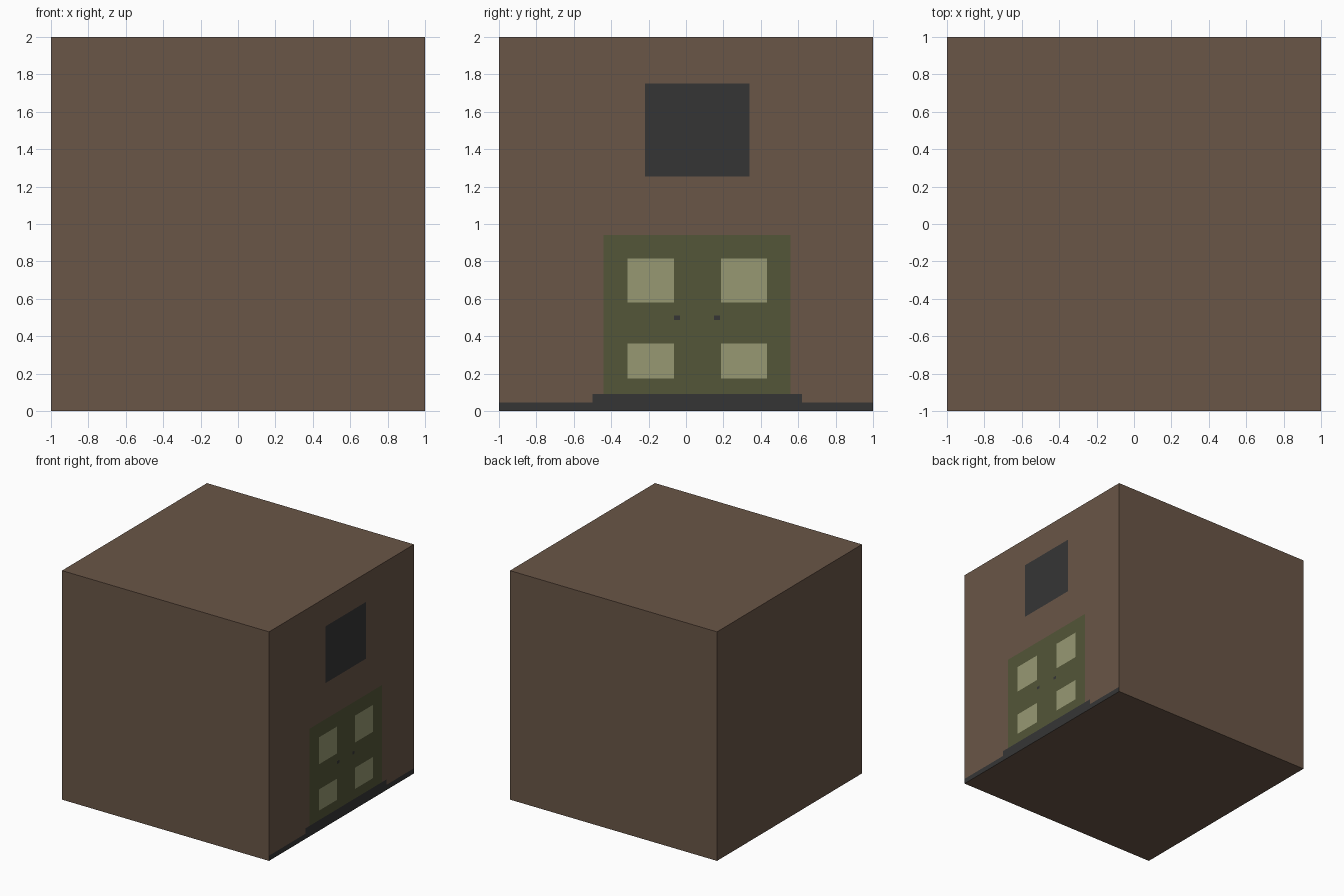
import bpy, bmesh
from mathutils import Vector, Matrix

if "Cube" in bpy.data.objects:
    bpy.data.objects.remove(bpy.data.objects["Cube"])

# Flat colours
COLOURS = [
    ("brown_wall", (0.144, 0.093, 0.063)),
    ("dark_grey", (0.036, 0.036, 0.036)),
    ("green_door", (0.087, 0.093, 0.040)),
    ("pale_pane", (0.309, 0.314, 0.171)),
]
mats = []
for name, rgb in COLOURS:
    m = bpy.data.materials.new(name)
    m.diffuse_color = (*rgb, 1)
    m.use_nodes = True
    m.node_tree.nodes["Principled BSDF"].inputs["Base Color"].default_value = m.diffuse_color
    mats.append(m)

# The cube is cracked into convex pieces; each piece is the region where
# its own linear function a*x + b*y + c*z + d is the highest.
PIECES = {
    "wall_piece_top_left": (0.058, 0.178, 0.600, -0.614),
    "wall_piece_top_middle": (0.270, 0.020, 0.684, -0.793),
    "wall_piece_top_right": (0.563, -0.104, 0.607, -0.857),
    "wall_piece_low_right": (0.663, -0.310, -0.114, -0.522),
    "wall_piece_low_left": (0.0, 0.0, 0.0, 0.0),
    "wall_piece_left_chip": (-0.178, -0.136, 0.114, -0.413),
    "wall_piece_top_back": (0.002, 0.441, 0.510, -0.594),
    "wall_piece_low_back": (0.048, 0.372, -0.108, 0.035),
}

# Painted areas on the right face: y min, y max, z min, z max, colour (later wins)
PAINT = [
    (-0.44, 0.56, 0.05, 0.94, 2),      # double door
    (-0.22, 0.34, 1.255, 1.75, 1),     # upper window
    (-1.00, 1.00, 0.00, 0.045, 1),     # ground strip
    (-0.50, 0.62, 0.00, 0.092, 1),     # door step
]
for y0 in (-0.312, 0.187):             # panes and knob of each leaf
    PAINT += [(y0, y0 + 0.247, 0.58, 0.815, 3), (y0, y0 + 0.247, 0.175, 0.36, 3)]
for y0 in (-0.063, 0.15):
    PAINT.append((y0, y0 + 0.032, 0.487, 0.512, 1))


def right_faces(bm):
    return [f for f in bm.faces if f.normal.x > 0.99 and f.calc_center_median().x > 0.999]


def paint_right_side(bm):
    """Cut the right face along the painted outlines and colour it."""
    cuts = {(1, v) for p in PAINT for v in p[:2]} | {(2, v) for p in PAINT for v in p[2:4]}
    for axis, v in sorted(cuts):
        if abs(v) == 1 or v == 0:
            continue
        faces = right_faces(bm)
        geom = {e for f in faces for e in f.edges} | {w for f in faces for w in f.verts}
        no = Vector((0, 0, 0))
        no[axis] = 1
        bmesh.ops.bisect_plane(bm, geom=faces + list(geom), dist=1e-5,
                               plane_co=no * v, plane_no=no)
        bm.normal_update()
    for f in right_faces(bm):
        c = f.calc_center_median()
        for y0, y1, z0, z1, k in PAINT:
            if y0 < c.y < y1 and z0 < c.z < z1:
                f.material_index = k


for name, own in PIECES.items():
    bm = bmesh.new()
    bmesh.ops.create_cube(bm, size=2, matrix=Matrix.Translation((0, 0, 1)))
    # Slice away everything that belongs to the neighbours
    for other in PIECES.values():
        if other is own:
            continue
        n = Vector(other[:3]) - Vector(own[:3])
        co = n * ((own[3] - other[3]) / n.length_squared)
        geom = bm.verts[:] + bm.edges[:] + bm.faces[:]
        bmesh.ops.bisect_plane(bm, geom=geom, dist=1e-5, plane_co=co,
                               plane_no=n.normalized(), clear_outer=True)
        rim = [e for e in bm.edges if e.is_boundary]
        if rim:
            bmesh.ops.holes_fill(bm, edges=rim, sides=0)
    bmesh.ops.recalc_face_normals(bm, faces=bm.faces[:])
    bm.normal_update()
    paint_right_side(bm)
    mesh = bpy.data.meshes.new(name)
    bm.to_mesh(mesh)
    bm.free()
    for m in mats:
        mesh.materials.append(m)
    bpy.context.collection.objects.link(bpy.data.objects.new(name, mesh))
